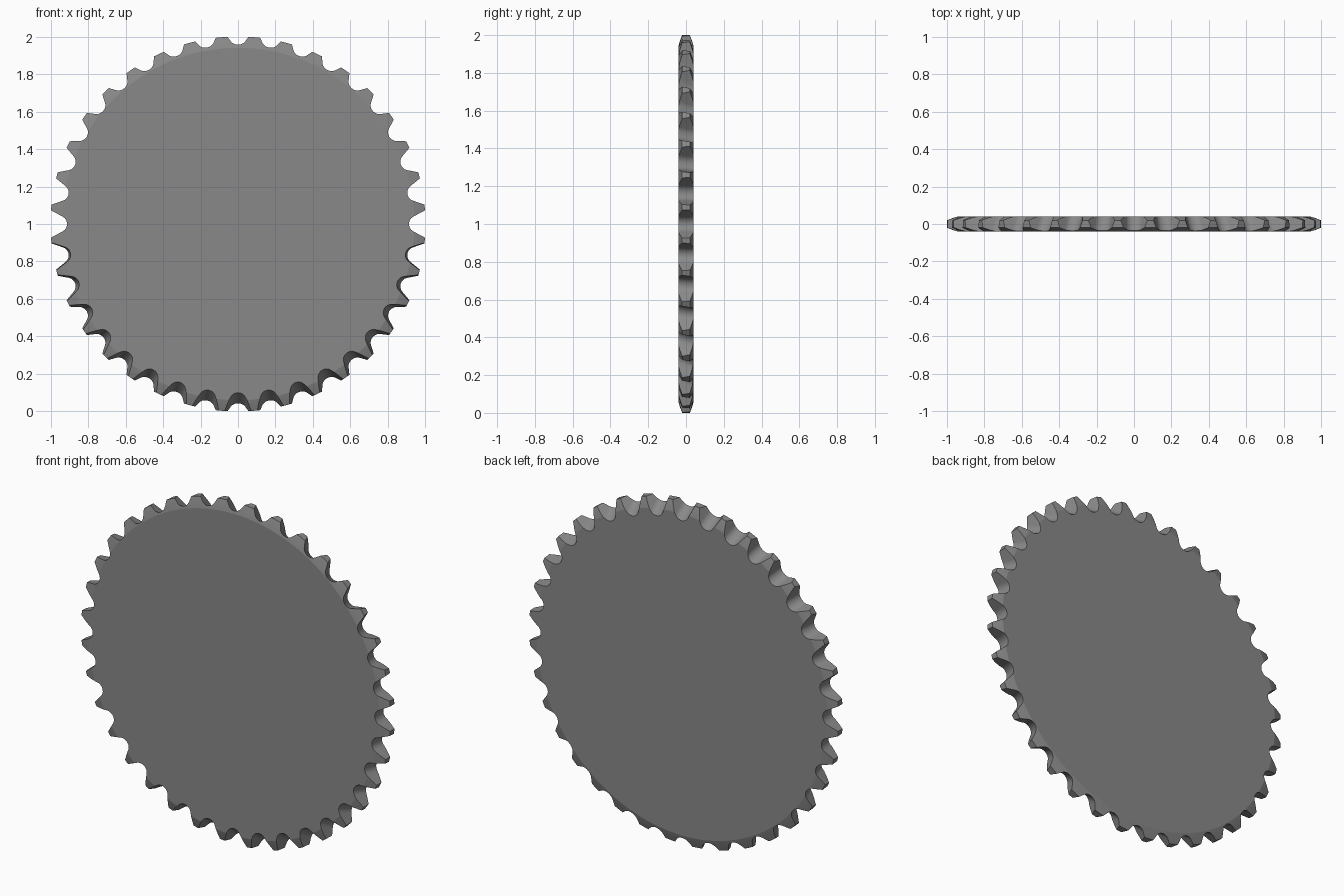
import bpy, bmesh, math

if "Cube" in bpy.data.objects:
    bpy.data.objects.remove(bpy.data.objects["Cube"])

TEETH = 36
CENTRE_Z = 1.0


def make_object(name, bm):
    bmesh.ops.recalc_face_normals(bm, faces=bm.faces[:])
    mesh = bpy.data.meshes.new(name)
    bm.to_mesh(mesh)
    bm.free()
    ob = bpy.data.objects.new(name, mesh)
    bpy.context.collection.objects.link(ob)
    return ob


def bridge(bm, rings):
    n = len(rings[0])
    for a, b in zip(rings, rings[1:]):
        for i in range(n):
            j = (i + 1) % n
            bm.faces.new((a[i], a[j], b[j], b[i]))
    bm.faces.new(rings[0])
    bm.faces.new(rings[-1])


# Wheel blank: thin disc with a bevelled rim
half = [(0.04, 0.942), (0.033, 0.968), (0.02, 1.0025)]
profile = [(-y, r) for y, r in half] + [(y, r) for y, r in reversed(half)]
SEG = 288
bm = bmesh.new()
rings = []
for y, r in profile:
    rings.append([bm.verts.new((r * math.cos(2 * math.pi * (i + 0.5) / SEG), y,
                                CENTRE_Z + r * math.sin(2 * math.pi * (i + 0.5) / SEG)))
                  for i in range(SEG)])
bridge(bm, rings)
wheel = make_object("sprocket_wheel", bm)

# Gap outline: round bottom with flared sides (sideways, height)
A = 0.045
gap = [(-0.086, 0.11), (-0.07, 0.08)]
for k in range(-6, 7):
    a = math.radians(65) * k / 6
    gap.append((A * math.sin(a), A * (1 - math.cos(a))))
gap += [(0.07, 0.08), (0.086, 0.11)]

# Tooth gaps: cutters round the rim, leaning in or out by height
bm = bmesh.new()
for t in range(TEETH):
    ang = 2 * math.pi * t / TEETH
    c, s = math.cos(ang), math.sin(ang)
    root = 0.914 + 0.018 * s * s
    rings = []
    for y in (-0.05, 0.05):
        out = -0.75 * y * s
        ring = []
        for w, h in gap:
            r = root + h + out
            ring.append(bm.verts.new((r * c - w * s, y, CENTRE_Z + r * s + w * c)))
        rings.append(ring)
    bridge(bm, rings)
cutter = make_object("tooth_gap_cutter", bm)
cutter.hide_render = True

mod = wheel.modifiers.new("tooth_gaps", 'BOOLEAN')
mod.operation = 'DIFFERENCE'
mod.solver = 'EXACT'
mod.object = cutter
bpy.context.view_layer.objects.active = wheel
wheel.select_set(True)
bpy.ops.object.modifier_apply(modifier=mod.name)
bpy.data.objects.remove(cutter, do_unlink=True)

# Smooth curved gaps, keep the two flat sides and all edges crisp
bpy.ops.object.shade_smooth_by_angle(angle=math.radians(25))
bm = bmesh.new()
bm.from_mesh(wheel.data)
for f in bm.faces:
    if abs(f.normal.y) > 0.999:
        f.smooth = False
        for e in f.edges:
            e.smooth = False
bm.to_mesh(wheel.data)
bm.free()

# Dark grey metal
mat = bpy.data.materials.new("dark_grey_metal")
mat.diffuse_color = (0.25, 0.25, 0.25, 1.0)
mat.use_nodes = True
mat.node_tree.nodes["Principled BSDF"].inputs["Base Color"].default_value = mat.diffuse_color
wheel.data.materials.clear()
wheel.data.materials.append(mat)
